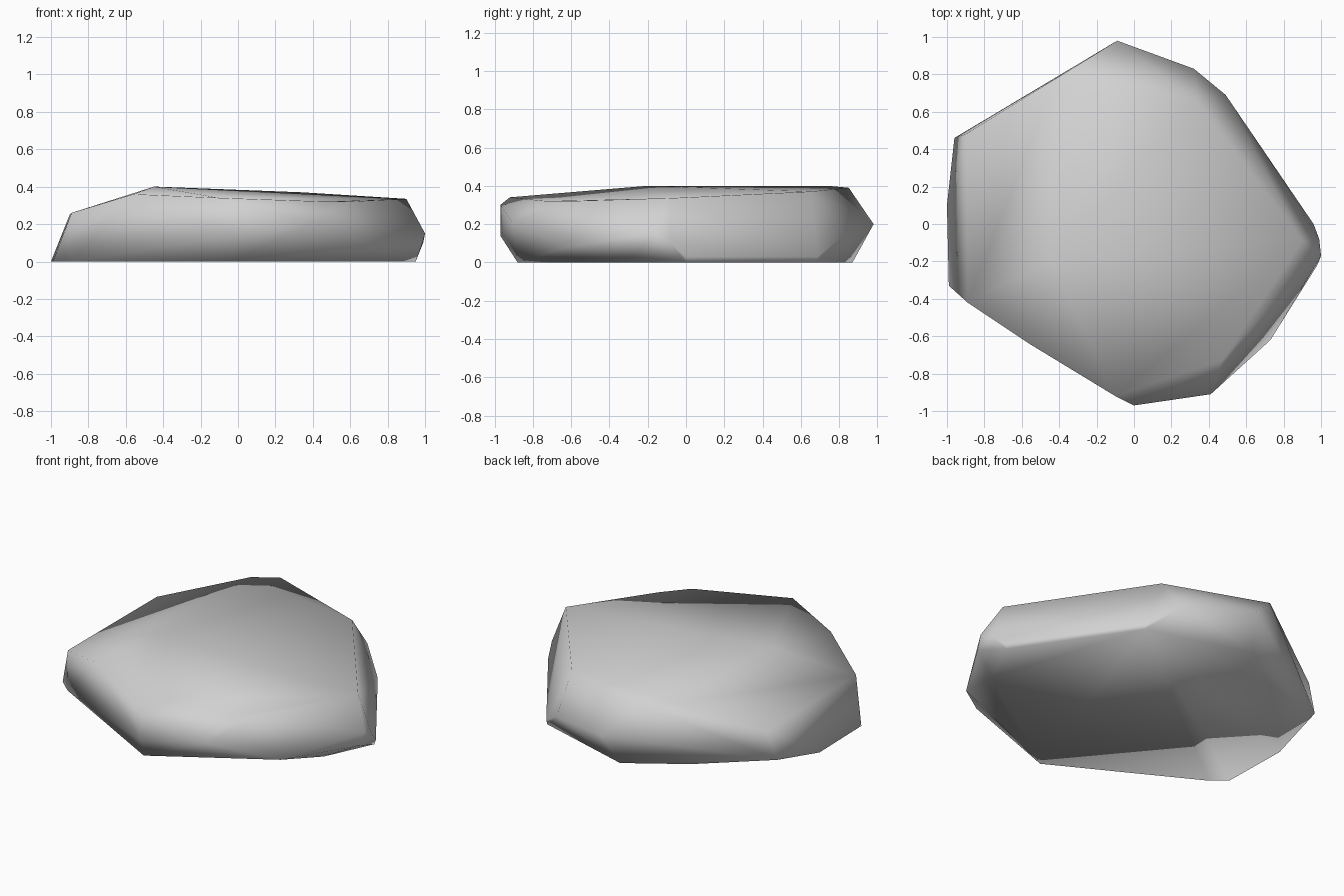
import bpy
import bmesh
from mathutils import Vector

# Remove the default cube only
default_cube = bpy.data.objects.get("Cube")
if default_cube is not None:
    bpy.data.objects.remove(default_cube, do_unlink=True)


def make_material(name, colour):
    """Plain flat material with the same viewport and render colour."""
    material = bpy.data.materials.new(name)
    material.use_nodes = True
    material.diffuse_color = colour
    shader = material.node_tree.nodes["Principled BSDF"]
    shader.inputs["Base Color"].default_value = colour
    shader.inputs["Roughness"].default_value = 1
    return material


def hull_object(name, corner_groups, material):
    """Wrap the corner points in a closed convex skin, smooth shaded."""
    mesh = bpy.data.meshes.new(name)
    shape = bmesh.new()
    for group in corner_groups:
        for corner in group:
            shape.verts.new(Vector(corner))
    result = bmesh.ops.convex_hull(shape, input=shape.verts[:])
    unused = set(result["geom_interior"]) | set(result["geom_unused"])
    loose = [item for item in unused if isinstance(item, bmesh.types.BMVert) and item.is_valid]
    bmesh.ops.delete(shape, geom=loose, context="VERTS")
    bmesh.ops.recalc_face_normals(shape, faces=shape.faces[:])
    for face in shape.faces:
        face.smooth = True
    shape.to_mesh(mesh)
    shape.free()
    mesh.materials.append(material)
    stone = bpy.data.objects.new(name, mesh)
    bpy.context.scene.collection.objects.link(stone)
    return stone


# Flat underside resting on the ground
underside = [(x, y, 0) for x, y in (
    (-1, .1), (-.99, -.33), (-.9, -.41), (-.04, -.88), (.81, -.3),
    (.95, 0), (.49, .68), (-.15, .87), (-.49, .65),
)]

# Widest corners around the sides
side_corners = [
    (-.96, .46, .08), (-.09, .98, .2), (.32, .83, .15), (.49, .69, .03),
    (.96, 0, .03), (.99, -.08, .1), (1, -.17, .15), (.98, -.22, .08),
    (.73, -.62, .08), (.41, -.91, .21), (0, -.97, .14), (0, -.97, .3),
]

# Bevelled shoulder below the top
shoulder = [
    (-.9, .48, .25), (-.89, -.42, .26), (-.56, -.64, .36),
    (-.1, -.92, .34), (.47, -.73, .32), (.6, -.58, .32), (.9, -.09, .335),
]

# Gently sloping top
crown = [(-.43, .74, .4), (-.3, .85, .39), (-.45, -.2, .4), (.34, .65, .37)]

stone_grey = make_material("stone_grey", (.64, .64, .64, 1))
hull_object("flat_stone", (underside, side_corners, shoulder, crown), stone_grey)
